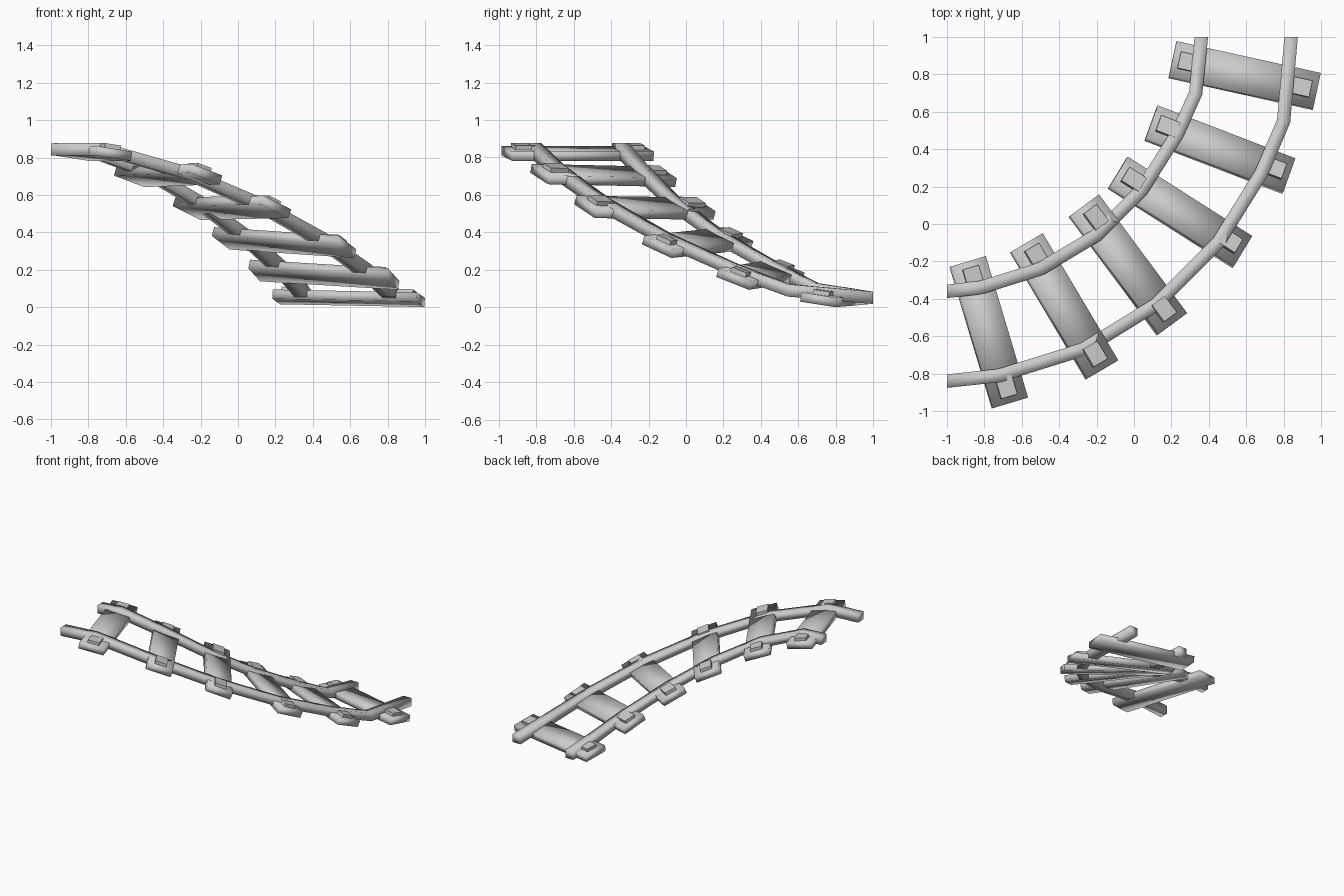
import bpy, bmesh
from mathutils import Vector, Matrix

if "Cube" in bpy.data.objects:
    bpy.data.objects.remove(bpy.data.objects["Cube"])


def finish(bm, name, smooth):
    bmesh.ops.recalc_face_normals(bm, faces=bm.faces[:])
    for f in bm.faces:
        f.smooth = smooth
    me = bpy.data.meshes.new(name)
    bm.to_mesh(me)
    bm.free()
    ob = bpy.data.objects.new(name, me)
    bpy.context.collection.objects.link(ob)
    return ob


def rail(name, path, half_w=0.036, half_h=0.033):
    """Sweep an upright rectangular section along a path of points."""
    bm = bmesh.new()
    pts = [Vector(p) for p in path]
    dirs = [(b - a).to_2d().normalized() for a, b in zip(pts, pts[1:])]
    rings = []
    for i, p in enumerate(pts):
        if i == 0:
            t = Vector((1, 0))
        elif i == len(pts) - 1:
            t = Vector((0, 1))
        else:
            t = (dirs[i - 1] + dirs[i]).normalized()
        side = Vector((t.y, -t.x, 0)) * half_w
        up = Vector((0, 0, half_h))
        rings.append([bm.verts.new(p + side * a + up * b)
                      for a, b in ((-1, -1), (1, -1), (1, 1), (-1, 1))])
    for r, s in zip(rings, rings[1:]):
        for k in range(4):
            bm.faces.new((r[k], r[(k + 1) % 4], s[(k + 1) % 4], s[k]))
    bm.faces.new(rings[0])
    bm.faces.new(rings[-1])
    return finish(bm, name, True)


def box(name, frame, centre, size, smooth):
    """Box in the local frame of a sleeper."""
    bm = bmesh.new()
    m = frame @ Matrix.Translation(centre) @ Matrix.Diagonal((*size, 1))
    bmesh.ops.create_cube(bm, size=1, matrix=m)
    return finish(bm, name, smooth)


# Rails
rail("inner_rail", [(-1, -.36, .843), (-.82, -.34, .845), (-.50, -.24, .73),
                    (-.20, -.06, .555), (.04, .18, .375), (.23, .48, .205),
                    (.33, .70, .095), (.36, 1, .05)])
rail("outer_rail", [(-1, -.84, .843), (-.72, -.81, .845), (-.27, -.67, .715),
                    (.12, -.43, .545), (.45, -.10, .36), (.68, .27, .195),
                    (.80, .55, .09), (.84, 1, .05)])

# Sleepers: centre x, y, underside z, outward direction, drop over width, rise outward
sleepers = [(-.78, -.58, .797, .23, -.77, .03, 0),
            (-.38, -.445, .68, .41, -.69, .065, .015),
            (-.04, -.225, .508, .475, -.64, .08, .01),
            (.24, .055, .322, .675, -.43, .08, -.045),
            (.455, .39, .15, .74, -.285, .075, -.045),
            (.59, .79, .0225, .77, -.17, .03, -.015)]
for i, (x, y, z, dx, dy, drop, rise) in enumerate(sleepers, 1):
    d = Vector((dx, dy)).normalized()
    u = Vector((d.x, d.y, rise / .79)).normalized()
    v = Vector((-d.y, d.x, -drop / .2))
    v = (v - u * v.dot(u)).normalized()
    frame = Matrix((u, v, u.cross(v))).transposed().to_4x4()
    frame.translation = (x, y, z)
    box(f"sleeper_{i}", frame, (0, 0, .025), (.79, .198, .05), True)
    # Fixing plates outside the rails
    for side, label in ((-1, "inner"), (1, "outer")):
        box(f"{label}_plate_{i}", frame, (side * .305, 0, .056),
            (.11, .09, .036), False)
